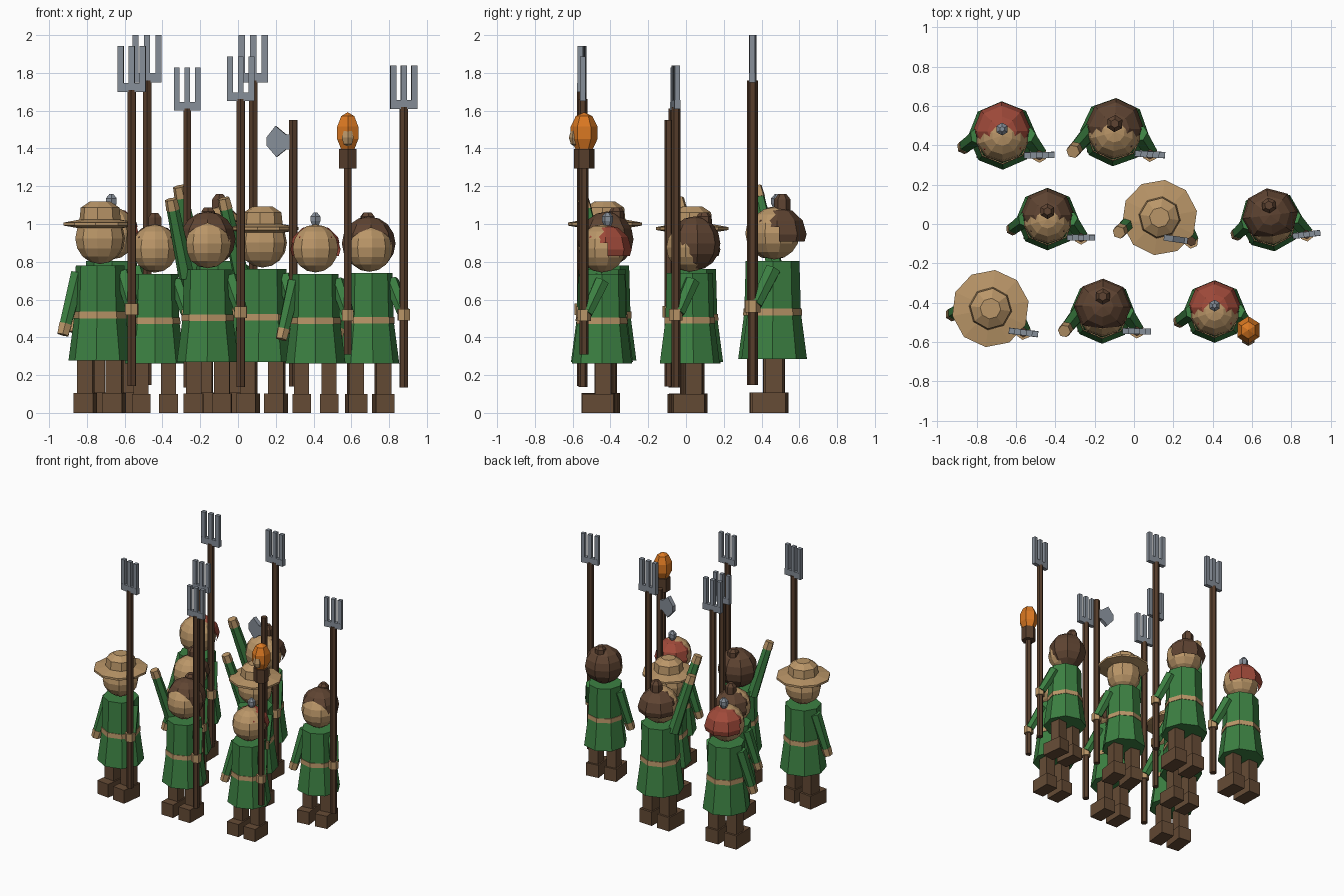
import bpy, bmesh, math
from mathutils import Matrix, Vector

if "Cube" in bpy.data.objects:
    bpy.data.objects.remove(bpy.data.objects["Cube"])


def mat(name, r, g, b):
    m = bpy.data.materials.new(name)
    lin = [((c / 255 + 0.055) / 1.055) ** 2.4 for c in (r, g, b)]
    m.diffuse_color = (*lin, 1)
    m.use_nodes = True
    m.node_tree.nodes["Principled BSDF"].inputs["Base Color"].default_value = m.diffuse_color
    return m


GREEN = mat("green_cloth", 60, 128, 66)
TAN = mat("tan_skin_and_straw", 186, 150, 104)
BROWN = mat("brown_leather", 101, 75, 53)
HAIR = mat("brown_hair", 95, 68, 50)
WOOD = mat("dark_wood", 86, 61, 43)
RED = mat("red_wool", 160, 74, 58)
STEEL = mat("grey_steel", 134, 142, 152)
FLAME = mat("orange_flame", 218, 120, 34)

frame = Matrix()      # placement of the villager being built
prefix = ""


def finish(name, bm, material):
    bmesh.ops.recalc_face_normals(bm, faces=bm.faces)
    me = bpy.data.meshes.new(name)
    bm.to_mesh(me)
    bm.free()
    me.materials.append(material)
    ob = bpy.data.objects.new(prefix + name, me)
    bpy.context.collection.objects.link(ob)
    ob.matrix_world = frame
    return ob


def box(name, material, c, size):
    bm = bmesh.new()
    bmesh.ops.create_cube(bm, size=1, matrix=Matrix.Translation(c) @ Matrix.Diagonal((*size, 1)))
    finish(name, bm, material)


def lathe(name, material, profile, n=8, x=0, y=0):
    """Closed stack of n-sided rings from (radius, height) pairs."""
    bm = bmesh.new()
    rings = [[bm.verts.new((x + r * math.sin(2 * math.pi * i / n), y + r * math.cos(2 * math.pi * i / n), z))
              for i in range(n)] for r, z in profile]
    for a, b in zip(rings, rings[1:]):
        for i in range(n):
            j = (i + 1) % n
            bm.faces.new((a[i], a[j], b[j], b[i]))
    bm.faces.new(rings[0])
    bm.faces.new(rings[-1])
    finish(name, bm, material)


def ball(name, material, c, size, seg=8, rings=6, cuts=()):
    """Low sphere; each cut (point, normal) removes the normal's side."""
    bm = bmesh.new()
    bmesh.ops.create_uvsphere(bm, u_segments=seg, v_segments=rings, radius=1,
                              matrix=Matrix.Translation(c) @ Matrix.Diagonal((*size, 1)))
    for p, n in cuts:
        bmesh.ops.bisect_plane(bm, geom=bm.verts[:] + bm.edges[:] + bm.faces[:],
                               plane_co=p, plane_no=n, clear_outer=True)
    finish(name, bm, material)


def limb(name, material, a, b, r1, r2, n=6):
    a, b = Vector(a), Vector(b)
    d = b - a
    m = Matrix.Translation((a + b) / 2) @ d.to_track_quat('Z', 'Y').to_matrix().to_4x4()
    bm = bmesh.new()
    bmesh.ops.create_cone(bm, cap_ends=True, segments=n, radius1=r1, radius2=r2, depth=d.length, matrix=m)
    finish(name, bm, material)


GX, GY = 0.172, -0.095     # grip position of the held tool


def body(raised):
    for s, side in ((-1, "left_"), (1, "right_")):
        box(side + "boot", BROWN, (s * .073, -.02, .05), (.10, .165, .10))
        box(side + "leg", BROWN, (s * .073, .005, .20), (.08, .085, .22))
    lathe("tunic", GREEN, [(.16, .262), (.13, .49), (.123, .74)])
    lathe("belt", TAN, [(.136, .474), (.134, .508)])
    ball("head", TAN, (0, 0, .875), (.127, .125, .128), 10, 8)
    # arms: right grips the tool, left hangs or waves
    limb("right_arm", GREEN, (.115, 0, .70), (GX, GY + .015, .53), .042, .034)
    lathe("right_hand", TAN, [(.036, .49), (.036, .55)], 6, GX, GY)
    hand = Vector((-.18, -.09, 1.06)) if raised else Vector((-.172, -.045, .435))
    sh = Vector((-.11, 0, .70))
    limb("left_arm", GREEN, sh, hand, .042, .033)
    d = (hand - sh).normalized()
    limb("left_hand", TAN, hand - d * .012, hand + d * .045, .036, .032)


def short_cap(name, material):
    # front half ends high on the brow, back half reaches lower
    c, size = (0, .02, .87), (.138, .138, .132)
    ball(name + "_front", material, c, size, 8, 6, [((0, 0, .905), (0, 0, -1)), ((0, .03, 0), (0, 1, 0))])
    ball(name + "_back", material, c, size, 8, 6, [((0, 0, .835), (0, 0, -1)), ((0, .03, 0), (0, -1, 0))])


def headwear(kind):
    if kind == "hat":
        lathe("hat_brim", TAN, [(.10, .925), (.187, .94), (.187, .955), (.105, .97)], 10)
        lathe("hat_crown", TAN, [(.105, .96), (.098, 1.03), (.05, 1.062)])
    elif kind == "cap":
        short_cap("cap", RED)
        lathe("cap_bobble", STEEL, [(.016, .99), (.03, 1.02), (.03, 1.045), (.012, 1.065)], 6, 0, .03)
    elif kind == "short":
        short_cap("short_hair", HAIR)
        lathe("hair_bun", HAIR, [(.04, .98), (.04, 1.04), (.02, 1.065)], 6, 0, .04)
    else:
        n = Vector((0, -1, -.3)).normalized()
        c = Vector((0, .025, .897))
        ball("long_hair", HAIR, c, (.143, .138, .143), 8, 8, [(c + n * .08, n)])
        lathe("hair_bun", HAIR, [(.04, 1.0), (.04, 1.04), (.022, 1.062)], 6, 0, .075)


def tool(kind):
    if kind == "fork":
        lathe("fork_shaft", WOOD, [(.024, .135), (.024, 1.62)], 6, GX, GY)
        box("fork_bar", STEEL, (GX, GY, 1.633), (.142, .03, .046))
        for i in (-1, 0, 1):
            box("fork_tine", STEEL, (GX + i * .056, GY, 1.745), (.03, .028, .19))
    elif kind == "axe":
        lathe("axe_shaft", WOOD, [(.024, .135), (.024, 1.505)], 6, GX, GY)
        pts = [(0, 1.43), (-.035, 1.43), (-.09, 1.475), (-.137, 1.415),
               (-.137, 1.375), (-.085, 1.315), (-.035, 1.355), (0, 1.355)]
        bm = bmesh.new()
        f = bm.faces.new([bm.verts.new((GX + x, GY - .015, z)) for x, z in pts])
        ext = bmesh.ops.extrude_face_region(bm, geom=[f])
        bmesh.ops.translate(bm, vec=(0, .03, 0), verts=[v for v in ext["geom"] if isinstance(v, bmesh.types.BMVert)])
        finish("axe_head", bm, STEEL)
    else:
        lathe("torch_shaft", WOOD, [(.024, .31), (.024, 1.32)], 6, GX, GY)
        lathe("torch_cup", WOOD, [(.055, 1.30), (.055, 1.405)], 6, GX, GY)
        ball("flame", FLAME, (GX, GY, 1.49), (.068, .075, .11), 6, 5)
        ball("flame_core", TAN, (GX, GY - .045, 1.465), (.036, .036, .05), 6, 4)


# x, y, turn in degrees, scale, headwear, tool, arm raised
VILLAGERS = [
    (-.73, -.43, -7, 1.055, "hat", "fork", False),
    (-.16, -.445, -1, 1.025, "long", "fork", True),
    (.41, -.445, 0, .995, "cap", "torch", False),
    (-.44, .025, 0, .994, "short", "fork", False),
    (.13, .033, -8, 1.03, "hat", "axe", True),
    (.695, .02, 7, 1.0, "long", "fork", False),
    (-.67, .45, 1, 1.087, "cap", "fork", False),
    (-.10, .467, -3, 1.087, "short", "fork", True),
]
for i, (x, y, turn, s, hat, held, raised) in enumerate(VILLAGERS, 1):
    prefix = f"villager_{i}_"
    frame = Matrix.Translation((x, y, 0)) @ Matrix.Rotation(math.radians(turn), 4, 'Z') @ Matrix.Scale(s, 4)
    body(raised)
    headwear(hat)
    tool(held)
